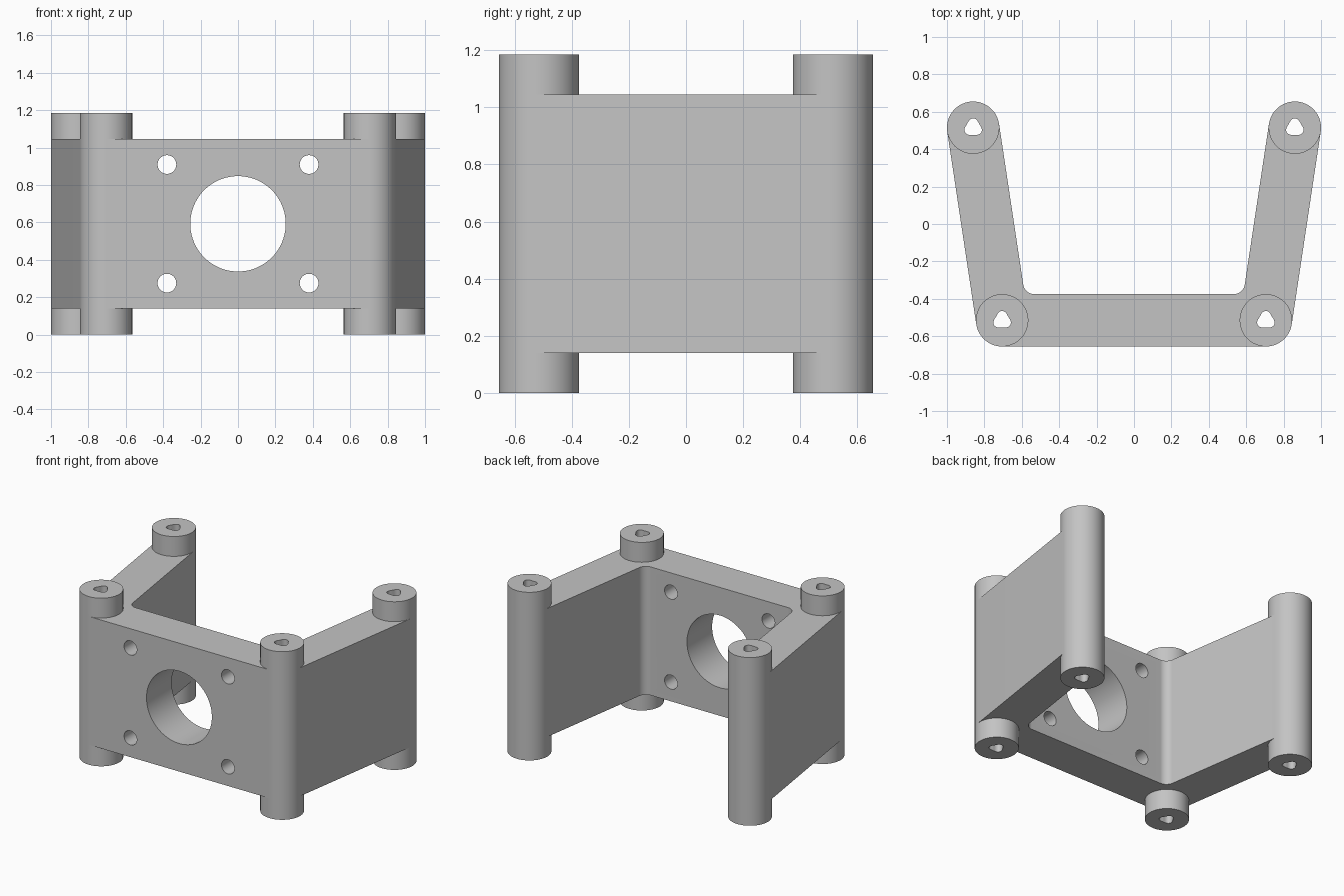
import bpy, bmesh
from math import sin, cos, pi, atan2, radians

if "Cube" in bpy.data.objects:
    bpy.data.objects.remove(bpy.data.objects["Cube"])

HEIGHT, Z0, Z1 = 1.185, 0.14, 1.045   # post height, wall bottom and top
R, FILLET = 0.14, 0.06
POSTS = [(-0.86, 0.515), (-0.705, -0.515), (0.705, -0.515), (0.86, 0.515)]
MID = HEIGHT / 2

grey = bpy.data.materials.new("plain grey")
grey.diffuse_color = (0.55, 0.55, 0.55, 1)
grey.use_nodes = True
grey.node_tree.nodes["Principled BSDF"].inputs["Base Color"].default_value = grey.diffuse_color


def arc(a, b):
    n = max(4, round(abs(b - a) / radians(5)))
    return [a + (b - a) * i / n for i in range(n + 1)]


def lobe(t):
    # three-lobed screw bore radius
    return 0.044 + 0.006 * cos(3 * (t - pi / 2))


bm = bmesh.new()


def wall(p, q, za, zb):
    bm.faces.new([bm.verts.new(c) for c in
                  ((*p, za), (*q, za), (*q, zb), (*p, zb))])


# Outward wall direction of the left arm; the right arm mirrors it
lean = atan2(POSTS[0][0] - POSTS[1][0], POSTS[0][1] - POSTS[1][1])
left = pi - lean
tilt = -lean
left, right = pi + tilt, 2 * pi - tilt

# Per post: free outer arc, then the arc joined to the walls
spans = [(left - pi, left, left + pi),
         (left, 1.5 * pi, left + 2 * pi),
         (1.5 * pi, right, 3.5 * pi),
         (right, right + pi, right + 2 * pi)]
outline = []
for (cx, cy), (a, b, c) in zip(POSTS, spans):
    def at(t, r):
        return (cx + r * cos(t), cy + r * sin(t))
    joined = arc(b, c)
    for angles, free in ((arc(a, b), True), (joined, False)):
        for s, t in zip(angles, angles[1:]):
            for za, zb in ((0, Z0), (Z0, Z1), (Z1, HEIGHT)):
                if free or za != Z0:
                    wall(at(s, R), at(t, R), za, zb)
            wall(at(t, lobe(t)), at(s, lobe(s)), 0, HEIGHT)
            for z in (0, HEIGHT):   # ring-shaped post ends
                bm.faces.new([bm.verts.new((*p, z)) for p in
                              (at(s, R), at(t, R), at(t, lobe(t)), at(s, lobe(s)))])
    pts = [(at(t, R), True) for t in reversed(joined)]
    pts[-1] = (pts[-1][0], False)   # last point begins a flat wall
    outline += pts

# Rounded inside corners between the arms and the front plate
px, py = POSTS[1]
m = left - pi
fy = py + R + FILLET
fx = px + (R + FILLET - (fy - py) * sin(m)) / cos(m)
corner = [(fx + FILLET * cos(t), fy + FILLET * sin(t)) for t in arc(1.5 * pi, left)]
outline += [((-x, y), False) for x, y in reversed(corner)]
outline += [(p, False) for p in corner]

# Wall faces and the U-shaped top and bottom
for i, (p, on_post) in enumerate(outline):
    if not on_post:
        wall(p, outline[(i + 1) % len(outline)][0], Z0, Z1)
for z in (Z0, Z1):
    bm.faces.new([bm.verts.new((*p, z)) for p, _ in outline])

bmesh.ops.remove_doubles(bm, verts=bm.verts, dist=1e-5)
bmesh.ops.triangulate(bm, faces=[f for f in bm.faces if len(f.verts) > 4])
bmesh.ops.recalc_face_normals(bm, faces=bm.faces)
mesh = bpy.data.meshes.new("motor_bracket")
bm.to_mesh(mesh)
bm.free()
bracket = bpy.data.objects.new("motor_bracket", mesh)
bpy.context.collection.objects.link(bracket)
mesh.materials.append(grey)

# Centre bore and four screw holes through the front plate
holes = [(0, MID, 0.255, 96)]
holes += [(sx * 0.38, MID + sz * 0.317, 0.05, 40) for sx in (-1, 1) for sz in (-1, 1)]
for x, z, r, n in holes:
    bpy.ops.mesh.primitive_cylinder_add(vertices=n, radius=r, depth=0.6,
                                        location=(x, py, z), rotation=(pi / 2, 0, 0))
    cutter = bpy.context.object
    cutter.name = "hole_cutter"
    cutter.hide_render = True
    cutter.data.materials.append(grey)
    bpy.context.view_layer.objects.active = bracket
    mod = bracket.modifiers.new("hole", 'BOOLEAN')
    mod.operation, mod.solver, mod.object = 'DIFFERENCE', 'EXACT', cutter
    bpy.ops.object.modifier_apply(modifier=mod.name)
    bpy.data.objects.remove(cutter)

bpy.ops.object.select_all(action='DESELECT')
bracket.select_set(True)
bpy.context.view_layer.objects.active = bracket
bpy.ops.object.shade_smooth_by_angle(angle=radians(30))
